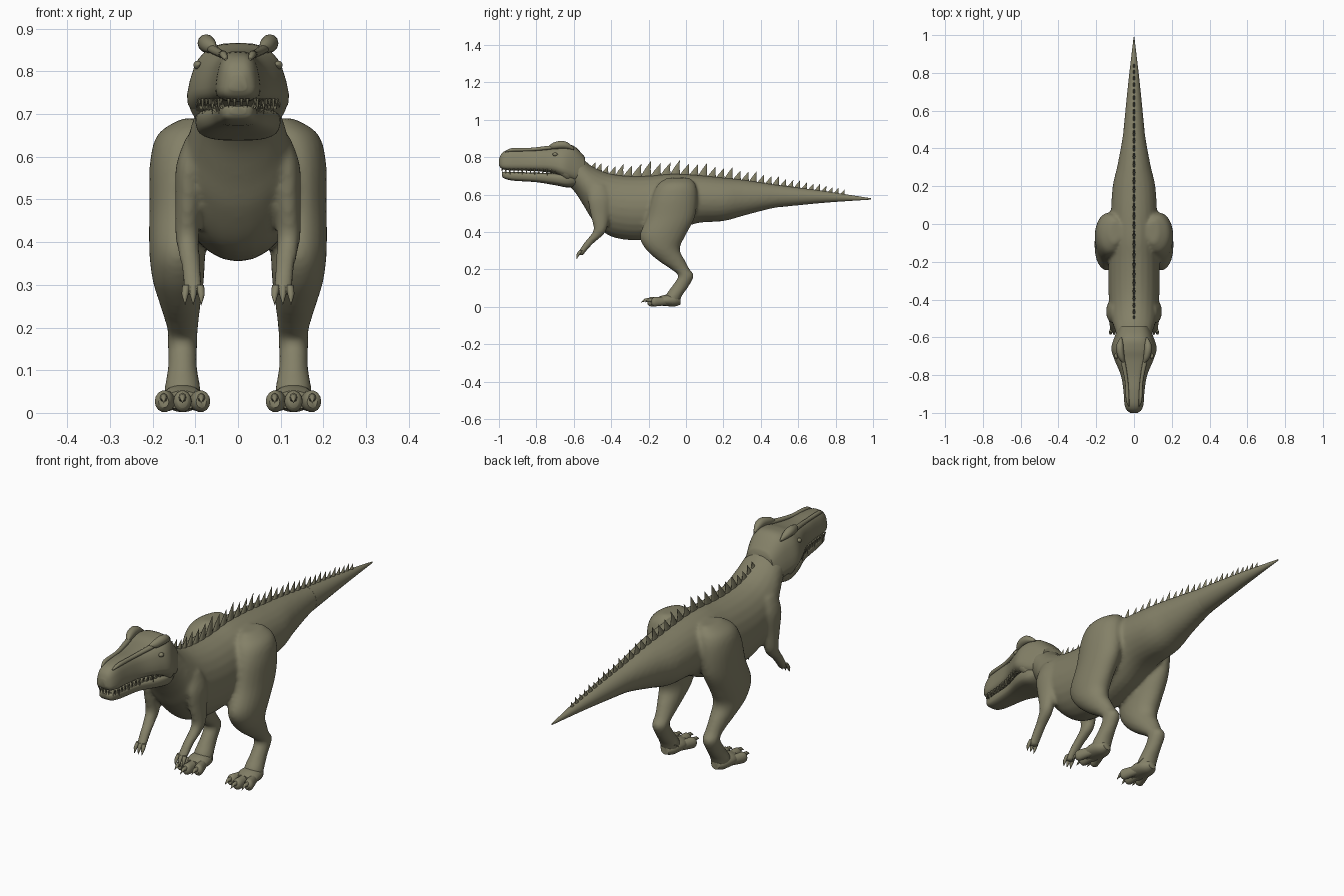
import bpy, bmesh, math
from mathutils import Vector

default = bpy.data.objects.get("Cube")
if default:
    bpy.data.objects.remove(default, do_unlink=True)

# One olive hide colour
hide = bpy.data.materials.new("olive_hide")
hide.use_nodes = True
colour = (0.23, 0.217, 0.137, 1)
hide.diffuse_color = colour
hide.node_tree.nodes["Principled BSDF"].inputs["Base Color"].default_value = colour


def smooth_path(stations, steps):
    """Catmull-Rom interpolation through the stations."""
    pts = [Vector(s) for s in stations]
    if steps == 1:
        return pts
    ends = [pts[0]] + pts + [pts[-1]]
    path = []
    for a, b, c, d in zip(ends, ends[1:], ends[2:], ends[3:]):
        for i in range(steps):
            t = i / steps
            path.append(b + (c - a) * (t / 2)
                        + (a * 2 - b * 5 + c * 4 - d) * (t * t / 2)
                        + (b * 3 - a - c * 3 + d) * (t ** 3 / 2))
    return path + [pts[-1]]


def loft(bm, stations, axis, sides=24, steps=5, square=1.0, taper=0.0):
    """Skin rings of (x, y, z, half width, half depth) set across an axis."""
    rings = []
    for x, y, z, a, b in smooth_path(stations, steps):
        ring = []
        for i in range(sides):
            ang = math.tau * i / sides
            c, s = math.cos(ang), math.sin(ang)
            u = math.copysign(abs(c) ** square, c)
            v = math.copysign(abs(s) ** square, s)
            u *= max(a, 1e-4) * (1 - taper * v)
            v *= max(b, 1e-4)
            ring.append(bm.verts.new((x + u, y, z + v) if axis == "y" else (x + u, y + v, z)))
        rings.append(ring)
    faces = [bm.faces.new(rings[0]), bm.faces.new(rings[-1])]
    for r, q in zip(rings, rings[1:]):
        for i in range(sides):
            j = (i + 1) % sides
            faces.append(bm.faces.new((r[i], r[j], q[j], q[i])))
    bmesh.ops.recalc_face_normals(bm, faces=faces)


def finish(bm, name, angle=50):
    mesh = bpy.data.meshes.new(name)
    bm.to_mesh(mesh)
    bm.free()
    mesh.materials.append(hide)
    ob = bpy.data.objects.new(name, mesh)
    bpy.context.collection.objects.link(ob)
    bpy.ops.object.select_all(action="DESELECT")
    ob.select_set(True)
    bpy.context.view_layer.objects.active = ob
    bpy.ops.object.shade_smooth_by_angle(angle=math.radians(angle))
    return ob


def profile(rows):
    """Turn (y, bottom, top, half width) rows into stations on the midline."""
    return [(0, y, (lo + hi) / 2, w, (hi - lo) / 2) for y, lo, hi, w in rows]


def flip(stations, side):
    return [(s[0] * side, *s[1:]) for s in stations]


def sample(rows, y, column):
    for p, q in zip(rows, rows[1:]):
        if p[0] <= y <= q[0]:
            t = (y - p[0]) / (q[0] - p[0])
            return p[column] + t * (q[column] - p[column])
    return rows[-1][column]


trunk = [(-.66, .68, .82, .07), (-.6, .62, .825, .09), (-.55, .545, .79, .105),
         (-.5, .465, .75, .122), (-.42, .385, .715, .132), (-.32, .358, .7, .136),
         (-.2, .358, .7, .136), (-.08, .39, .71, .13), (.05, .445, .705, .123),
         (.2, .458, .69, .113), (.32, .49, .677, .086), (.5, .533, .65, .055),
         (.75, .557, .617, .03), (.99, .573, .58, .002)]
leg = [(.1, -.04, .69, .03, .06), (.12, -.05, .655, .066, .1), (.134, -.06, .59, .072, .12),
       (.138, -.08, .48, .07, .128), (.142, -.125, .38, .066, .122),
       (.14, -.125, .31, .06, .092), (.135, -.08, .25, .047, .073),
       (.13, -.03, .2, .037, .05), (.13, 0, .165, .035, .042), (.13, -.03, .11, .034, .045),
       (.13, -.065, .06, .042, .045), (.13, -.08, .01, .042, .04)]
arm = [(.1, -.47, .65, .02, .04), (.115, -.465, .58, .03, .06), (.117, -.46, .49, .03, .05),
       (.119, -.458, .42, .028, .036), (.116, -.475, .385, .026, .034),
       (.11, -.52, .34, .023, .026), (.105, -.555, .295, .023, .02),
       (.105, -.565, .275, .02, .016)]

# Trunk, tail, legs and arms fused into one skin
bm = bmesh.new()
loft(bm, profile(trunk), "y")
for side in (1, -1):
    loft(bm, flip(leg, side), "z")
    loft(bm, flip(arm, side), "z")
body = finish(bm, "body", 180)
fuse = body.modifiers.new("fuse", "REMESH")
fuse.mode = "VOXEL"
fuse.voxel_size = .009
fuse.use_smooth_shade = True
relax = body.modifiers.new("relax", "SMOOTH")
relax.factor = .5
relax.iterations = 6

# Tail tip, kept apart so that its point stays sharp
bm = bmesh.new()
loft(bm, profile(trunk[-3:]), "y")
finish(bm, "tail_tip")

# Skull and lower jaw
skull = [(-1, .755, .79, .018), (-.985, .738, .82, .037), (-.95, .73, .84, .048),
         (-.88, .728, .847, .053), (-.8, .725, .846, .066), (-.72, .715, .853, .097),
         (-.66, .69, .865, .113), (-.6, .665, .86, .098), (-.54, .665, .8, .075)]
jaw = [(-.985, .7, .718, .018), (-.97, .685, .721, .036), (-.92, .674, .721, .045),
       (-.8, .666, .717, .06), (-.7, .65, .715, .092), (-.63, .638, .715, .098),
       (-.57, .65, .715, .075)]
bm = bmesh.new()
loft(bm, profile(skull), "y", 28, square=.65, taper=.2)
finish(bm, "skull")
bm = bmesh.new()
loft(bm, profile(jaw), "y", 28, square=.65, taper=-.06)
finish(bm, "lower_jaw")

# Brow horns, snout ridges, cheeks and eyes
brow = [(.055, -.735, .855, .004, .004), (.066, -.71, .86, .016, .017),
        (.074, -.67, .866, .02, .021), (.074, -.635, .862, .017, .018),
        (.068, -.6, .845, .004, .006)]
ridge = [(.028, -.965, .828, .003, .003), (.034, -.93, .839, .009, .009),
         (.04, -.83, .841, .009, .009), (.06, -.72, .852, .012, .01),
         (.07, -.68, .856, .003, .003)]
cheek = [(.065, -.74, .75, .01, .01), (.085, -.68, .75, .028, .04),
         (.082, -.63, .735, .03, .06), (.065, -.57, .72, .01, .03)]
eye = [(.092, -.715, .815, .001, .001), (.094, -.705, .815, .009, .009),
       (.095, -.695, .815, .009, .009), (.096, -.685, .815, .001, .001)]
for side, word in ((1, "left"), (-1, "right")):
    for name, shape in (("brow_horn", brow), ("snout_ridge", ridge), ("cheek", cheek), ("eye", eye)):
        bm = bmesh.new()
        loft(bm, flip(shape, side), "y", 12, 4)
        finish(bm, word + "_" + name)

# Teeth along both lips
for name, rows, reach, root in (("upper_teeth", skull, -.03, .736), ("lower_teeth", jaw, .02, .712)):
    bm = bmesh.new()
    for side in (1, -1):
        for i in range(13):
            y = -.965 + i * .022
            x = side * (sample(rows, y, 3) * .97 - .002)
            length = reach * (1.2 if i % 3 == 1 else .75)
            loft(bm, [(x, y, root, .005, .007), (x, y + .003, root + length, 0, 0)], "z", 6, 1)
    for x in (-.022, -.008, .008, .022):
        y = rows[1][0] + .002
        loft(bm, [(x, y, root, .005, .005), (x, y, root + reach * .7, 0, 0)], "z", 6, 1)
    finish(bm, name, 40)

# Row of back-leaning spines, shrinking toward the tail
bm = bmesh.new()
y, count = -.5, 0
while y < .86:
    rise = min(1, (y + .56) / .3) if y < -.15 else 1 - (y + .15) / 1.25
    height = .016 + .068 * rise * (1 if count % 3 == 1 else .78)
    length = .014 + .018 * rise
    z = sample(trunk, y, 2) - .012
    loft(bm, [(0, y, z, .008, length), (0, y + length * .35, z + height * .55, .005, length * .5),
              (0, y + length * .9, z + height + .008, 0, 0)], "z", 8, 1)
    y += .026 + .026 * rise
    count += 1
finish(bm, "back_spines", 40)

# Feet with three toes, and hands with three claws
for side, word in ((1, "left"), (-1, "right")):
    bm = bmesh.new()
    claws = bmesh.new()
    loft(bm, [(side * .13, -.03, .03, .02, .018), (side * .13, -.06, .034, .042, .032),
              (side * .13, -.11, .034, .05, .03), (side * .13, -.15, .03, .04, .022)], "y", 20)
    for spread in (-1, 0, 1):
        x = side * .13
        mid = x + spread * .036
        tip = x + spread * .044
        front = -.205 if spread == 0 else -.185
        loft(bm, [(x + spread * .015, -.08, .03, .02, .02), (mid, -.14, .028, .021, .024),
                  (tip, front + .015, .027, .021, .025), (tip, front, .026, .012, .014)], "y", 14)
        loft(claws, [(tip, front + .01, .034, .01, .012), (tip, front - .015, .036, .007, .008),
                     (tip, front - .036, .022, 0, 0)], "y", 8, 2)
    # Small inner claw at the heel
    loft(claws, [(side * .1, -.05, .06, .009, .009), (side * .083, -.075, .04, 0, 0)], "z", 8, 1)
    finish(bm, word + "_foot")
    finish(claws, word + "_foot_claws")
    bm = bmesh.new()
    for spread in (-1, 0, 1):
        x = side * .105 + spread * .016
        loft(bm, [(x, -.562, .3, .009, .011), (x + spread * .003, -.577, .278, .008, .009),
                  (x + spread * .003, -.586, .252, 0, 0)], "z", 8, 2)
    finish(bm, word + "_hand_claws")
